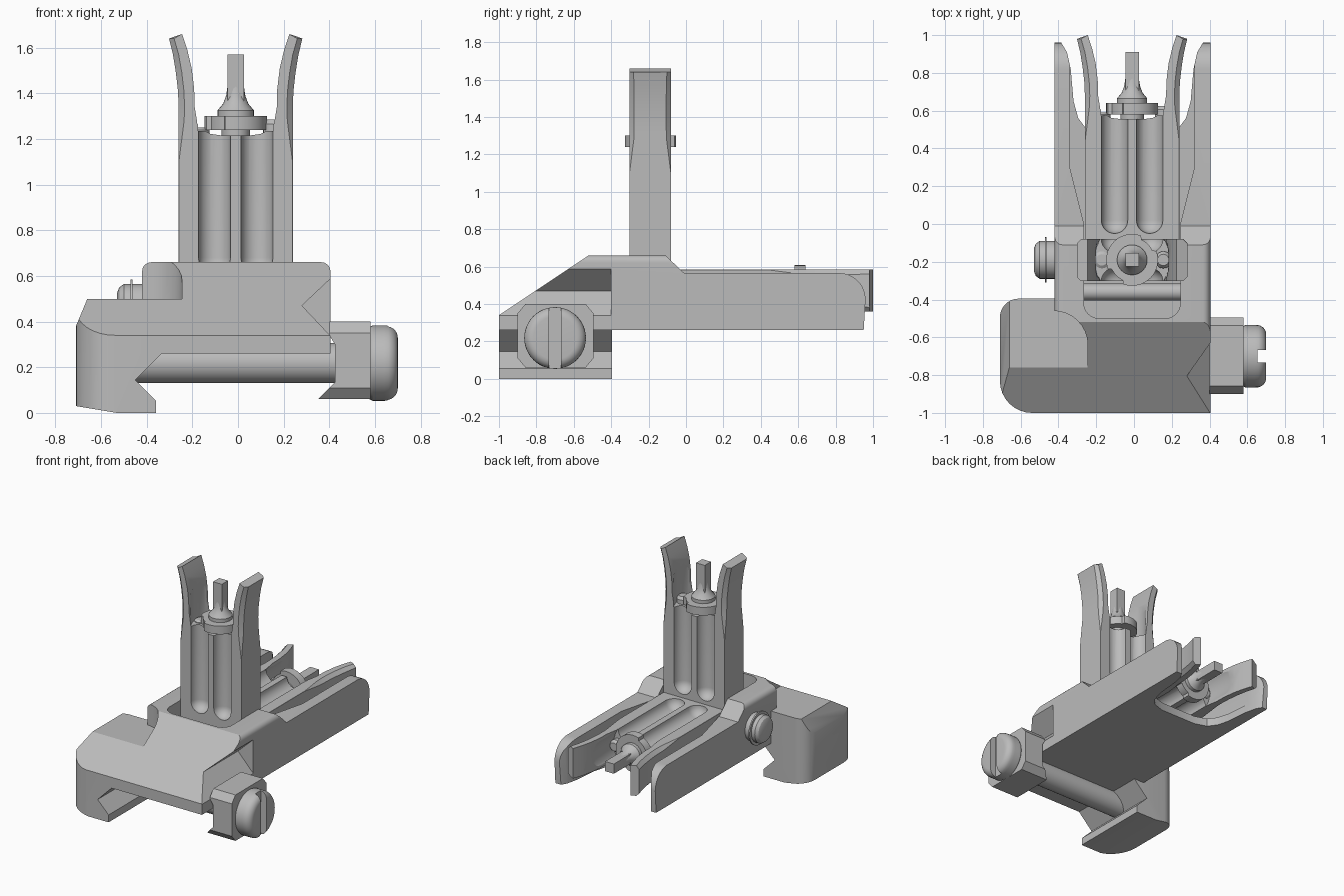
import bpy, bmesh, math
from mathutils import Matrix, Vector

if "Cube" in bpy.data.objects:
    bpy.data.objects.remove(bpy.data.objects["Cube"])

grey = bpy.data.materials.new("satin_grey")
grey.use_nodes = True
COLOUR = (0.5, 0.5, 0.5, 1)
grey.diffuse_color = COLOUR
grey.node_tree.nodes["Principled BSDF"].inputs["Base Color"].default_value = COLOUR
CX = -0.01    # centre line of the sight


def finish(name, bm):
    bmesh.ops.recalc_face_normals(bm, faces=bm.faces)
    mesh = bpy.data.meshes.new(name)
    bm.to_mesh(mesh)
    bm.free()
    mesh.materials.append(grey)
    ob = bpy.data.objects.new(name, mesh)
    bpy.context.collection.objects.link(ob)
    return ob


def loft(name, rings):
    bm = bmesh.new()
    rows = [[bm.verts.new(p) for p in ring] for ring in rings]
    n = len(rows[0])
    for a, b in zip(rows, rows[1:]):
        for i in range(n):
            bm.faces.new((a[i], a[(i + 1) % n], b[(i + 1) % n], b[i]))
    bm.faces.new(rows[0])
    bm.faces.new(rows[-1])
    return finish(name, bm)


def prism(name, pts, axis, a, b):
    place = {"x": lambda p, h: (h, *p), "y": lambda p, h: (p[0], h, p[1]), "z": lambda p, h: (*p, h)}[axis]
    return loft(name, [[place(p, h) for p in pts] for h in (a, b)])


def box(name, x, y, z):
    return prism(name, [(x[0], y[0]), (x[1], y[0]), (x[1], y[1]), (x[0], y[1])], "z", *z)


def lathe(name, profile, axis, origin, n=32):
    # profile is (radius, distance along the axis)
    turn = Matrix.Rotation(math.pi / 2, 4, "Y") if axis == "x" else Matrix()
    o = Vector(origin)
    return loft(name, [[o + turn @ Vector((r * math.cos(math.tau * i / n), r * math.sin(math.tau * i / n), h))
                        for i in range(n)] for r, h in profile])


def arc(cx, cy, r, a0, a1, n=8):
    return [(cx + r * math.cos(math.radians(a0 + (a1 - a0) * i / n)),
             cy + r * math.sin(math.radians(a0 + (a1 - a0) * i / n))) for i in range(n + 1)]


def mirrored(pts):
    return [(CX - x, y) for x, y in pts] + [(CX + x, y) for x, y in reversed(pts)]


def combine(ob, other, operation="DIFFERENCE"):
    other.hide_render = True
    mod = ob.modifiers.new("cut", "BOOLEAN")
    mod.operation, mod.solver, mod.object = operation, "EXACT", other
    bpy.context.view_layer.objects.active = ob
    bpy.ops.object.modifier_apply(modifier=mod.name)
    bpy.data.objects.remove(other)


def round_edges(ob, test, width):
    bm = bmesh.new()
    bm.from_mesh(ob.data)
    edges = [e for e in bm.edges if all(test(v.co) for v in e.verts)]
    bmesh.ops.bevel(bm, geom=edges, offset=width, segments=5, profile=0.5, affect="EDGES")
    bm.to_mesh(ob.data)
    bm.free()


# Main body: wedge front, raised hinge housing, long rear arms
side = [(-1, 0.26), (-1, 0.34), (-0.52, 0.66), (-0.11, 0.66), (-0.01, 0.565), (0.82, 0.565)]
side += arc(0.82, 0.425, 0.14, 80, 0) + [(0.95, 0.26)]
body = prism("base_body", side, "x", -0.42, 0.405)
for edge_x in (-0.42, 0.405):
    round_edges(body, lambda c: c.z > 0.655 and abs(c.x - edge_x) < 0.001, 0.04)

# Step down to the low shelf, with a curved corner
step = [(-0.8, -1.1), (-0.245, -1.1)] + arc(-0.425, -0.64, 0.18, 0, 90) + [(-0.8, -0.46)]
combine(body, prism("step_cutter", step, "z", 0.5, 0.9))

# V notch along one side
notch = [(0.28, 0.47), (0.45, 0.29), (0.45, 0.63)]
combine(body, prism("notch_cutter", notch, "y", -1.1, -0.4))

# Pocket and channel for the folding tower, then the open rear end
channel = [(0.33, 1.1), (0.33, 0.3), (0.255, 0.0)] + arc(0.175, -0.42, 0.08, 0, -90)
combine(body, prism("channel_cutter", mirrored(channel), "z", 0.32, 0.9))
opening = [(0.40, 1.1), (0.375, 0.96), (0.345, 0.91), (0.325, 0.82), (0.31, 0.65), (0.285, 0.56),
           (0.24, 0.5), (0.15, 0.47)]
combine(body, prism("opening_cutter", mirrored(opening), "z", 0.1, 0.9))

# Fixed rail clamp, trimmed to a rounded plan and the front slope
jaw = [(-0.36, 0), (-0.53, 0), (-0.71, 0.03), (-0.71, 0.38), (-0.66, 0.5), (-0.3, 0.5),
       (-0.3, 0.26), (-0.335, 0.26), (-0.45, 0.145), (-0.36, 0.055)]
clamp = prism("fixed_clamp", jaw, "y", -1, -0.395)
plan = arc(-0.54, -0.83, 0.17, 270, 180) + arc(-0.61, -0.495, 0.1, 180, 90) + [(0, -0.395), (0, -1)]
combine(clamp, prism("plan_shape", plan, "z", -0.1, 0.9), "INTERSECT")
combine(clamp, prism("slope_cutter", [(-1.15, 0.24), (-0.52, 0.66), (-1.15, 0.66)], "x", -0.9, 0))
combine(body, clamp, "UNION")

# Moving jaw with chamfered corners
grip = [(0.35, 0.06), (0.58, 0.06), (0.58, 0.4), (0.4, 0.4), (0.4, 0.34), (0.425, 0.3), (0.425, 0.135)]
moving = prism("moving_jaw", grip, "y", -0.9, -0.495)
face = [(-0.9, 0.11), (-0.85, 0.05), (-0.545, 0.05), (-0.495, 0.11), (-0.495, 0.35), (-0.545, 0.41),
        (-0.85, 0.41), (-0.9, 0.35)]
combine(moving, prism("jaw_face", face, "x", 0.3, 0.7), "INTERSECT")

# Clamp screw and its slotted head
lathe("screw_rod", [(0.088, -0.5), (0.088, 0.45)], "x", (0, -0.7, 0.218))
head = [(0.155, 0.57), (0.165, 0.59), (0.165, 0.64)] + [(r, h) for r, h in arc(0.115, 0.65, 0.05, 10, 90, 6)]
screw = lathe("screw_head", head, "x", (0, -0.7, 0.218), 48)
combine(screw, box("slot_cutter", (0.655, 0.8), (-0.733, -0.667), (0, 0.5)))

# Hinge button, its ring and the latch bar
PIVOT = (0, -0.19, 0.465)
lathe("hinge_button", [(0.1, -0.41), (0.1, -0.5), (0.085, -0.52), (0.06, -0.53)], "x", PIVOT)
lathe("button_ring", [(0.12, -0.472), (0.12, -0.462)], "x", PIVOT)
lathe("hinge_pin", [(0.06, -0.3), (0.06, 0.3)], "x", PIVOT)
lathe("latch_bar", [(0.045, -0.29), (0.045, 0.28)], "x", (0, -0.36, 0.5))

# Tower: fluted web between two flared ears
Y0, Y1, YC = -0.303, -0.08, -0.19
web_top = [(0.19, 0.37), (0.19, 1.32), (0.17, 1.27), (0.145, 1.24), (0.11, 1.222), (0.06, 1.215)]
tower = prism("sight_tower", mirrored(web_top), "y", Y0, Y1)
# rows: outer x, outer z, inner x, inner z, corner chamfer
ear_rows = [(0.25, 0.37, 0.15, 0.37, 0.001), (0.25, 1.1, 0.15, 1.1, 0.001), (0.25, 1.28, 0.17, 1.28, 0.024),
            (0.25, 1.34, 0.18, 1.34, 0.026), (0.253, 1.41, 0.182, 1.42, 0.026), (0.262, 1.49, 0.193, 1.51, 0.026),
            (0.275, 1.57, 0.212, 1.59, 0.025), (0.292, 1.64, 0.235, 1.66, 0.022)]
for s in (-1, 1):
    rings = []
    for xo, zo, xi, zi, c in ear_rows:
        ring = [(xi, Y0, zi), (xo - c, Y0, zo), (xo, Y0 + c, zo), (xo, Y1 - c, zo), (xo - c, Y1, zo), (xi, Y1, zi)]
        rings.append([(CX + s * x, y, z) for x, y, z in ring])
    combine(tower, loft("ear", rings), "UNION")
for s in (-1, 1):
    for y in (Y0, Y1):
        ends = [(max(r, 0.001), z) for r, z in arc(0, 0.68, 0.07, -90, 0)] + [(0.07, 1.4)]
        combine(tower, lathe("flute_cutter", ends, "z", (CX + s * 0.093, y, 0), 24))
# Hollow inside the ears around the wheel
hollow = [(0.2, 1.235), (0.205, 1.45), (0.19, 1.53)]
combine(tower, lathe("hollow_cutter", hollow, "z", (CX, YC, 0)))

# Adjusting wheel, post and detent pins
gear = []
for i in range(72):
    r = 0.118 if (i + 4) % 18 < 9 and (i + 4) % 36 < 9 else 0.137
    a = math.tau * i / 72 + math.pi / 4
    gear.append((CX + r * math.cos(a), YC + r * math.sin(a)))
wheel = prism("adjusting_wheel", gear, "z", 1.24, 1.3)
washer = lathe("wheel_washer", [(0.062, 1.2), (0.062, 1.25)], "z", (CX, YC, 0))
neck = lathe("post_neck", [(0.08, 1.29), (0.08, 1.325), (0.055, 1.355), (0.042, 1.39), (0.036, 1.43)],
             "z", (CX, YC, 0), 24)
post = box("front_post", (CX - 0.036, CX + 0.036), (YC - 0.036, YC + 0.036), (1.35, 1.57))
pin_a = lathe("detent_pin", [(0.045, 1.2), (0.045, 1.265), (0.03, 1.285)], "z", (0.155, YC, 0), 20)
pin_b = lathe("detent_stud", [(0.045, 1.2), (0.045, 1.24), (0.03, 1.25)], "z", (-0.17, YC, 0), 20)

# Second tower assembly lying folded in the channel
fold = Matrix.Translation((0, -0.66, 0.28)) @ Matrix.Rotation(-math.pi / 2, 4, "X")
for part in (tower, wheel, washer, neck, post, pin_a, pin_b):
    folded = part.copy()
    folded.data = part.data.copy()
    folded.name = "folded_" + part.name
    folded.matrix_world = fold
    bpy.context.collection.objects.link(folded)

# Smooth curved faces, keep hard edges
for ob in bpy.context.collection.objects:
    if ob.type == "MESH":
        bpy.ops.object.select_all(action="DESELECT")
        ob.select_set(True)
        bpy.context.view_layer.objects.active = ob
        bpy.ops.object.shade_smooth_by_angle(angle=math.radians(25))
